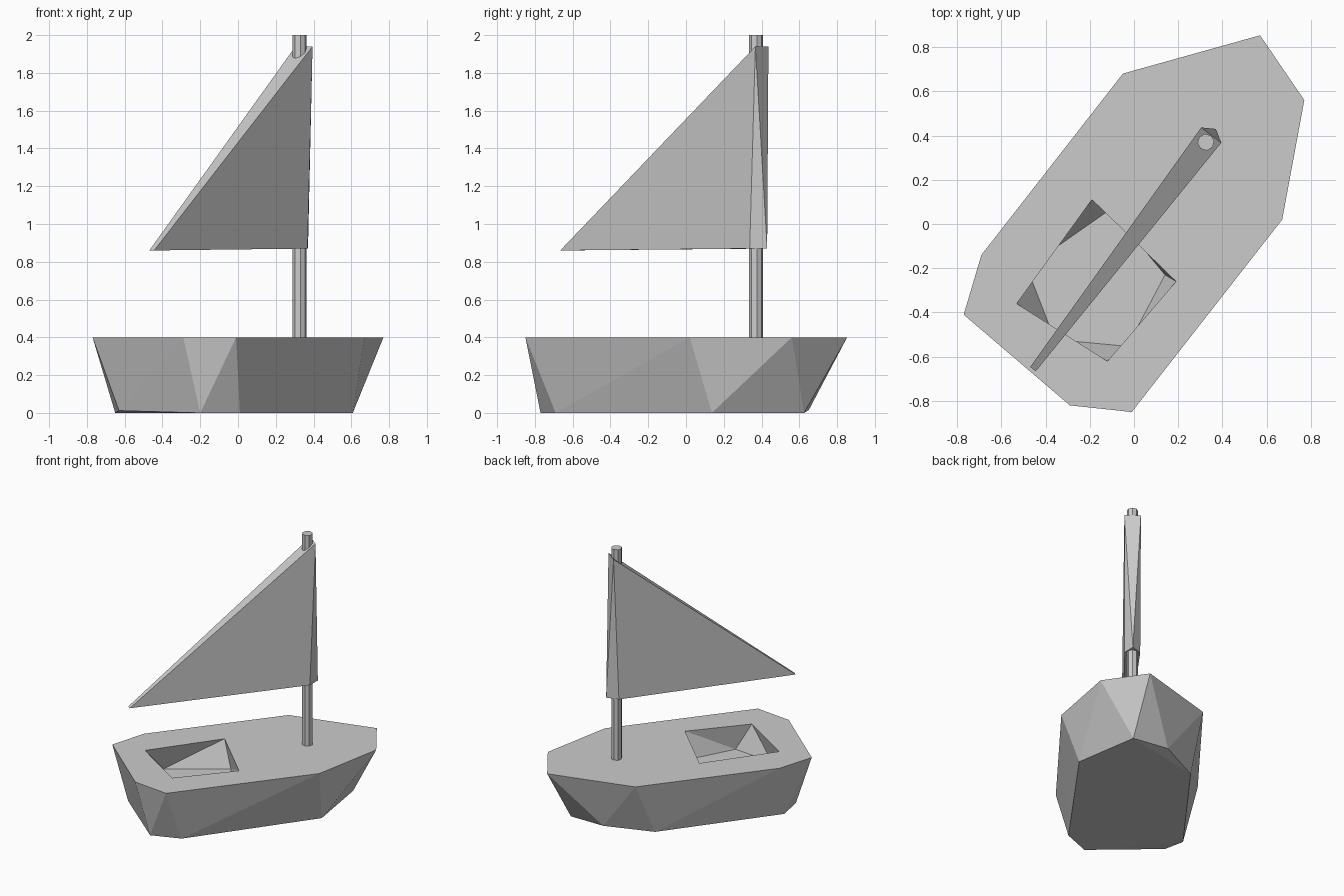
import bpy, bmesh, math
from mathutils import Vector

if "Cube" in bpy.data.objects:
    bpy.data.objects.remove(bpy.data.objects["Cube"])


def hull_object(name, points):
    """Flat-faced convex solid around a few points."""
    bm = bmesh.new()
    for p in points:
        bm.verts.new(p)
    res = bmesh.ops.convex_hull(bm, input=bm.verts[:])
    loose = [v for v in bm.verts if not v.link_faces]
    bmesh.ops.delete(bm, geom=loose, context='VERTS')
    bmesh.ops.dissolve_limit(bm, angle_limit=math.radians(0.5),
                             verts=bm.verts[:], edges=bm.edges[:])
    bmesh.ops.recalc_face_normals(bm, faces=bm.faces[:])
    mesh = bpy.data.meshes.new(name)
    bm.to_mesh(mesh)
    bm.free()
    ob = bpy.data.objects.new(name, mesh)
    bpy.context.collection.objects.link(ob)
    return ob


# Hull: deck outline above a smaller keel outline
deck = [(-.05, .68), (.57, .853), (.77, .56), (.67, .02),
        (-.01, -.85), (-.29, -.82), (-.77, -.41), (-.69, -.14)]
keel = [(.608, .137, 0), (.53, .625, 0), (.24, .65, .015), (-.09, .50, 0),
        (-.65, -.25, 0), (-.63, -.42, .012), (-.20, -.77, 0), (.01, -.69, 0)]
hull = hull_object("hull", [(x, y, .4) for x, y in deck] + keel)

# Cockpit: faceted recess cut into the deck
rim = [(-.19, .11), (.19, -.26), (-.12, -.62), (-.53, -.36)]
floor = [(-.484, -.198), (-.358, -.522), (-.03, -.553), (.14, -.23), (-.107, .066)]
cutter = hull_object("cockpit_cutter", [(x, y, .401) for x, y in rim]
                     + [(x, y, .21) for x, y in floor])
cutter.hide_render = True
cutter.hide_set(True)
cut = hull.modifiers.new("cockpit", 'BOOLEAN')
cut.operation = 'DIFFERENCE'
cut.solver = 'EXACT'
cut.object = cutter

# Mast
mast_xy = Vector((.325, .37))
heading = math.radians(52.7)
bpy.ops.mesh.primitive_cylinder_add(vertices=8, radius=.038, depth=1.6,
                                    location=(*mast_xy, 1.2),
                                    rotation=(0, 0, heading))
bpy.context.object.name = "mast"

# Sail: mirrored pairs (distance forward of mast, half width, height)
ahead = Vector((math.cos(heading), math.sin(heading)))
side = Vector((-ahead.y, ahead.x))
profile = [(-1.29, .016, .86), (0, .054, .87), (.075, 0, .87),
           (.04, .057, 1.94), (-.08, .035, 1.825)]
sail_pts = []
for u, v, z in profile:
    for s in ((1, -1) if v else (1,)):
        sail_pts.append((*(mast_xy + ahead * u + side * v * s), z))
hull_object("sail", sail_pts)
